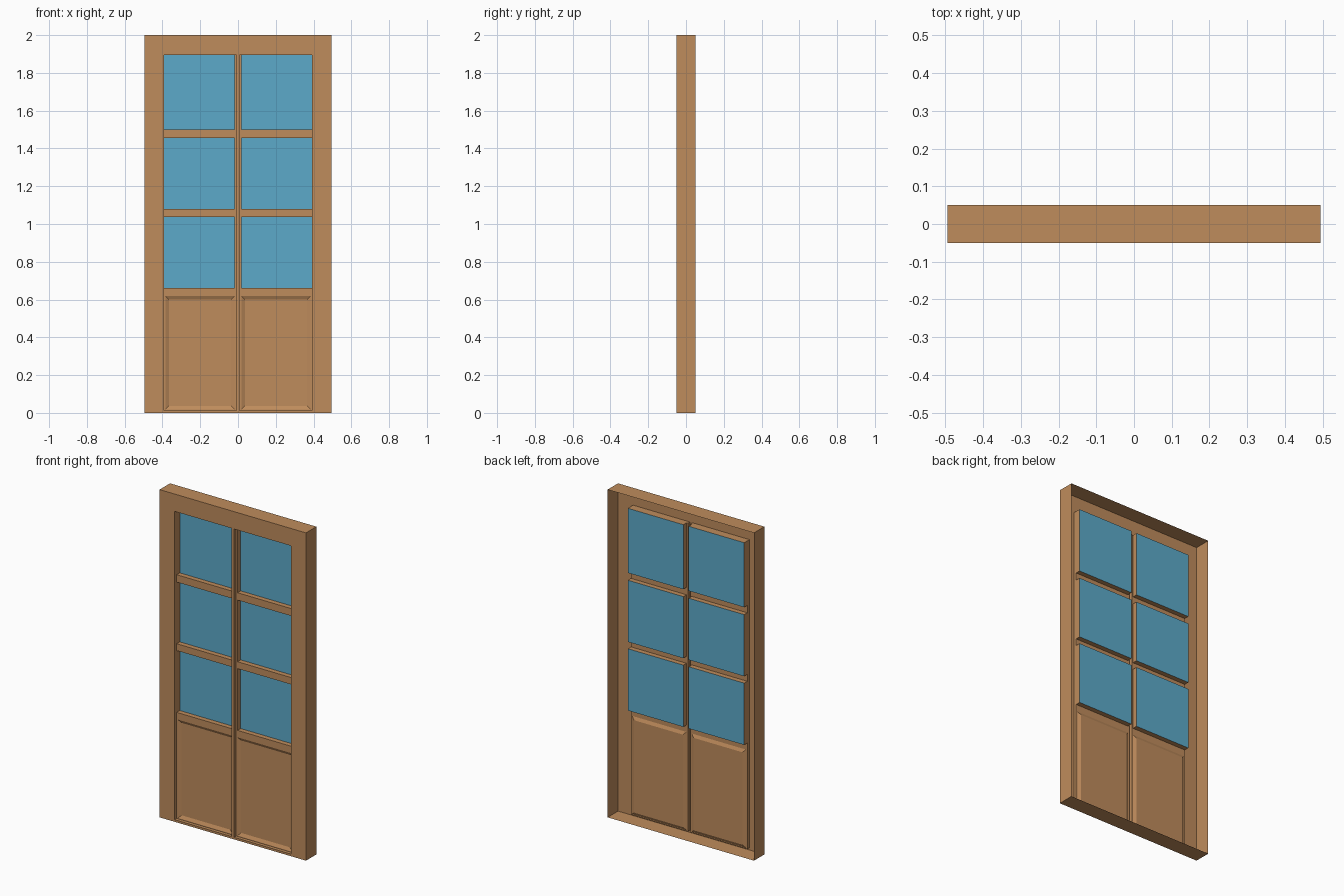
import bpy
import bmesh

cube = bpy.data.objects.get("Cube")
if cube:
    bpy.data.objects.remove(cube, do_unlink=True)


def make_material(name, color):
    mat = bpy.data.materials.new(name)
    mat.use_nodes = True
    mat.diffuse_color = color
    mat.node_tree.nodes["Principled BSDF"].inputs["Base Color"].default_value = color
    return mat


wood = make_material("warm wood", (0.52, 0.262, 0.107, 1))
glass = make_material("blue glass", (0.107, 0.402, 0.591, 1))


def corners(bm, rect, y):
    """Corner vertices of an upright rectangle (x0, x1, z0, z1) at depth y."""
    x0, x1, z0, z1 = rect
    return [bm.verts.new((x, y, z)) for x, z in ((x0, z0), (x1, z0), (x1, z1), (x0, z1))]


def sheet(bm, rect, y):
    bm.faces.new(corners(bm, rect, y))


def ring(bm, outer, y_outer, inner, y_inner):
    """Four faces joining two upright rectangles."""
    a, b = corners(bm, outer, y_outer), corners(bm, inner, y_inner)
    for i in range(4):
        j = (i + 1) % 4
        bm.faces.new((a[i], a[j], b[j], b[i]))


def inset(rect, d):
    x0, x1, z0, z1 = rect
    return (x0 + d, x1 - d, z0 + d, z1 - d)


def finish(bm, name, mat, mirrored=True):
    bmesh.ops.remove_doubles(bm, verts=bm.verts, dist=0.0001)
    mesh = bpy.data.meshes.new(name)
    bm.to_mesh(mesh)
    bm.free()
    mesh.materials.append(mat)
    obj = bpy.data.objects.new(name, mesh)
    bpy.context.collection.objects.link(obj)
    if mirrored:
        obj.modifiers.new("Mirror", 'MIRROR')


# Main measurements
HALF_W, HEIGHT = 0.494, 2.0
FRONT, LEAF, PANE, BACK = -0.05, -0.03, 0.0, 0.05
BAR, STILE, SIDE = 0.009, 0.018, 0.393
BOTTOM, TOP = 0.013, 1.894
PANE_ROWS = [(0.66, 1.037), (1.079, 1.455), (1.5, TOP)]

# Outer casing, open at the back
bm = bmesh.new()
whole = (-HALF_W, HALF_W, 0, HEIGHT)
ring(bm, whole, BACK, whole, FRONT)
ring(bm, whole, FRONT, (-SIDE, SIDE, BOTTOM, TOP), FRONT)
finish(bm, "door_frame", wood, mirrored=False)

# Narrow bar between the two leaves
bm = bmesh.new()
sheet(bm, (-BAR, BAR, BOTTOM, TOP), FRONT)
finish(bm, "centre_bar", wood, mirrored=False)

# Recess around each leaf
bm = bmesh.new()
opening = (BAR, SIDE, BOTTOM, TOP)
ring(bm, opening, FRONT, opening, LEAF)
finish(bm, "leaf_reveals", wood)

# Glazing bars, with hollow sides running back to the glass
bm = bmesh.new()
sheet(bm, (BAR, STILE, PANE_ROWS[0][0], TOP), LEAF)
for low, high in zip(PANE_ROWS, PANE_ROWS[1:]):
    sheet(bm, (STILE, SIDE, low[1], high[0]), LEAF)
for z0, z1 in PANE_ROWS:
    rect = (STILE, SIDE, z0, z1)
    ring(bm, rect, LEAF, rect, PANE)
finish(bm, "glazing_bars", wood)

# Window panes
bm = bmesh.new()
for z0, z1 in PANE_ROWS:
    sheet(bm, (STILE, SIDE, z0, z1), PANE)
finish(bm, "window_panes", glass)

# Lower panels with a bevelled sunken field
bm = bmesh.new()
panel = (BAR, SIDE, BOTTOM, PANE_ROWS[0][0])
field = (STILE, SIDE - 0.009, BOTTOM + 0.005, 0.618)
sunken = inset(field, 0.018)
ring(bm, panel, LEAF, field, LEAF)
ring(bm, field, LEAF, sunken, LEAF + 0.009)
sheet(bm, sunken, LEAF + 0.009)
finish(bm, "lower_panels", wood)
